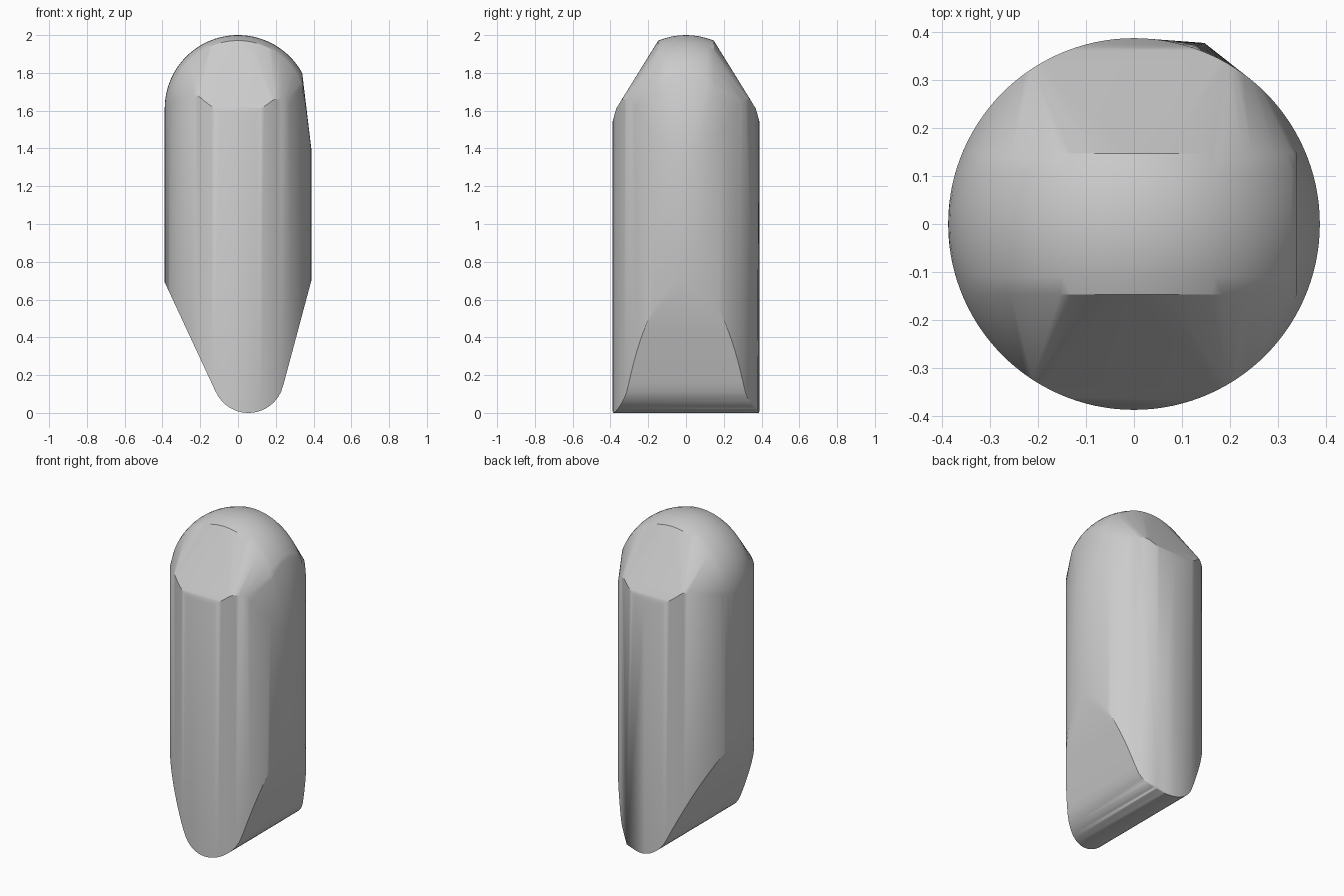
import bpy, bmesh, math

cube = bpy.data.objects.get("Cube")
if cube:
    bpy.data.objects.remove(cube)

R = 0.388          # barrel radius
DOME_Z = 2 - R     # dome centre height
STRIP = 0.147      # half width of the dome strip


def bottom(x):
    """Height of the tapered, rounded foot."""
    if x < -0.117:
        return 0.109 + (-0.117 - x) * 2.15
    if x > 0.238:
        return 0.14 + (x - 0.238) * 3.73
    return 0.19 - math.sqrt(max(0, 0.19 ** 2 - (x - 0.055) ** 2))


def rim(x, y):
    """Height where the barrel meets the sloping shoulders."""
    y = abs(y)
    z = 1.975 - 1.637 * (y - STRIP) - 2 * max(0, y - 0.37)
    if x < 0:
        return min(z, DOME_Z + 0.2 * y)
    return min(z, 1.4 + 0.26 * min(1, (R - x) / 0.13))


bm = bmesh.new()

# Barrel with the wedge foot and the shoulder rim
N = 120
for i in range(N):
    a = math.tau * i / N
    x, y = R * math.cos(a), R * math.sin(a)
    bm.verts.new((x, y, bottom(x)))
    bm.verts.new((x, y, rim(x, y)))

# Slight corner low on the back
bm.verts.new((STRIP, 0.378, bottom(STRIP)))

# Dome strip, cut short on one side
for j in range(9):
    y = STRIP * (j / 4 - 1)
    r = math.sqrt(R * R - y * y)
    start = math.acos(0.34 / r)
    for i in range(41):
        a = start + (math.pi - start) * i / 40
        bm.verts.new((r * math.cos(a), y, DOME_Z + r * math.sin(a)))

# Skin the sections into one convex body
hull = bmesh.ops.convex_hull(bm, input=bm.verts[:])
spare = {v for key in ("geom_interior", "geom_unused") for v in hull[key]
         if isinstance(v, bmesh.types.BMVert)}
bmesh.ops.delete(bm, geom=list(spare), context='VERTS')
bmesh.ops.recalc_face_normals(bm, faces=bm.faces[:])

mesh = bpy.data.meshes.new("rounded_body")
bm.to_mesh(mesh)
bm.free()
body = bpy.data.objects.new("rounded_body", mesh)
bpy.context.collection.objects.link(body)

# Plain grey
grey = bpy.data.materials.new("plain_grey")
grey.use_nodes = True
color = (0.6, 0.6, 0.6, 1)
grey.diffuse_color = color
grey.node_tree.nodes["Principled BSDF"].inputs["Base Color"].default_value = color
mesh.materials.append(grey)

bpy.ops.object.select_all(action='DESELECT')
body.select_set(True)
bpy.context.view_layer.objects.active = body
bpy.ops.object.shade_smooth_by_angle(angle=math.radians(30))
